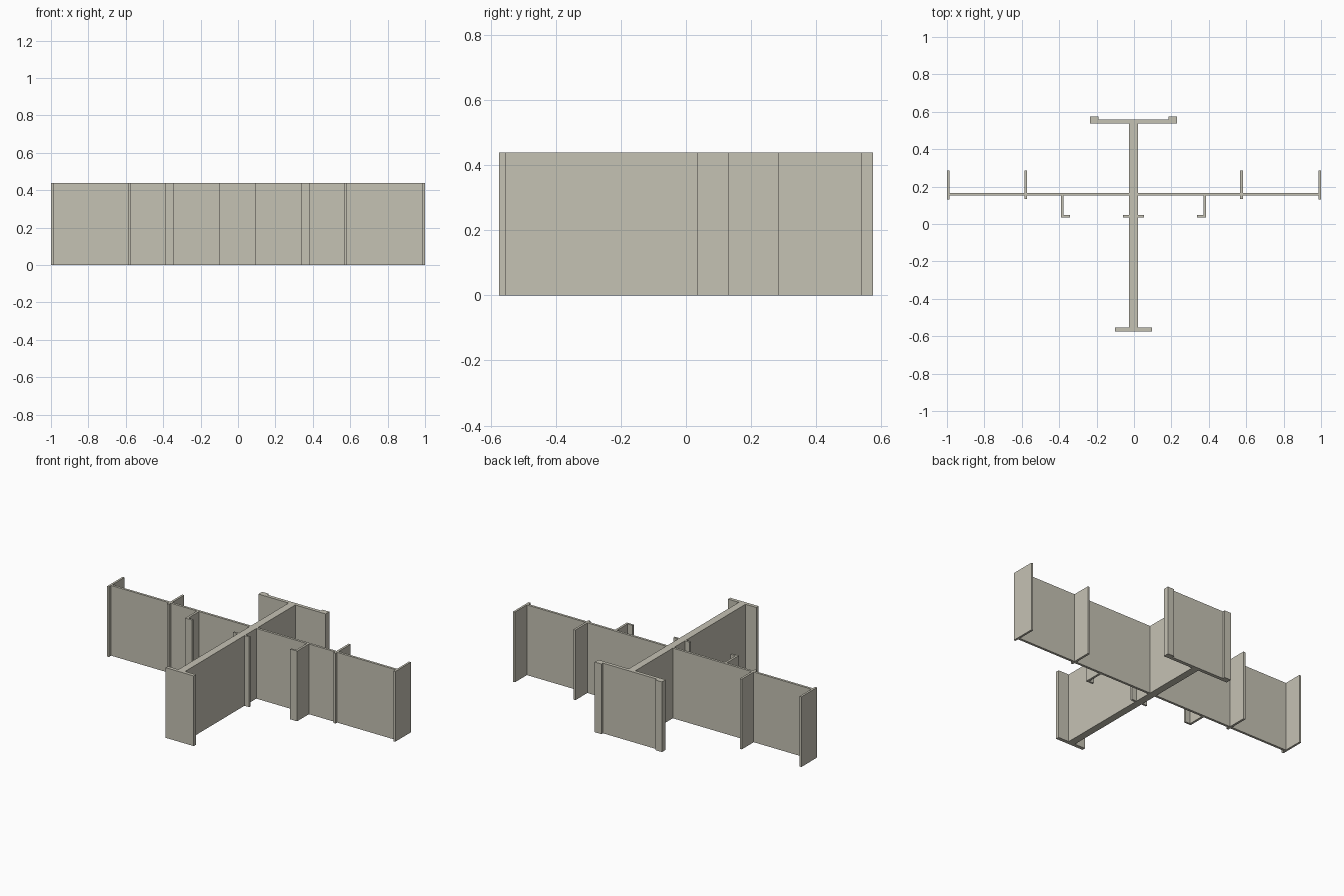
import bpy
import bmesh

if "Cube" in bpy.data.objects:
    bpy.data.objects.remove(bpy.data.objects["Cube"])

HEIGHT = 0.44
CX = -0.0025  # centre line of the spine and inner plates

stone = bpy.data.materials.new("warm_grey")
stone.diffuse_color = (0.558, 0.539, 0.456, 1)
stone.use_nodes = True
stone.node_tree.nodes["Principled BSDF"].inputs["Base Color"].default_value = stone.diffuse_color


def extrude_profile(name, pts):
    """Extrude a closed floor-plan outline straight up to the full height."""
    bm = bmesh.new()
    face = bm.faces.new([bm.verts.new((x, y, 0)) for x, y in pts])
    ret = bmesh.ops.extrude_face_region(bm, geom=[face])
    top = [v for v in ret["geom"] if isinstance(v, bmesh.types.BMVert)]
    bmesh.ops.translate(bm, verts=top, vec=(0, 0, HEIGHT))
    bmesh.ops.recalc_face_normals(bm, faces=bm.faces)
    mesh = bpy.data.meshes.new(name)
    bm.to_mesh(mesh)
    bm.free()
    mesh.materials.append(stone)
    obj = bpy.data.objects.new(name, mesh)
    bpy.context.collection.objects.link(obj)
    return obj


def wall(name, x0, x1, y0, y1):
    return extrude_profile(name, [(x0, y0), (x1, y0), (x1, y1), (x0, y1)])


# Long central wall and its front end plate
wall("spine_wall", CX - 0.023, CX + 0.023, -0.553, 0.54)
wall("front_end_plate", CX - 0.098, CX + 0.098, -0.575, -0.553)

# Back end plate with a raised lip at each end
extrude_profile("back_end_plate", [
    (CX - 0.233, 0.538), (CX + 0.233, 0.538), (CX + 0.233, 0.575),
    (CX + 0.187, 0.575), (CX + 0.187, 0.56), (CX - 0.187, 0.56),
    (CX - 0.187, 0.575), (CX - 0.233, 0.575)])

# Everything else repeats on the left and right
for side, s in (("left", -1), ("right", 1)):
    def x(d):
        return CX + s * d

    # Cross wall in two lengths, split by the middle plate
    wall("inner_cross_wall_" + side, x(0.023), x(0.57), 0.152, 0.167)
    wall("outer_cross_wall_" + side, x(0.584), s * 0.987, 0.152, 0.167)

    # Middle and end plates
    wall("middle_plate_" + side, x(0.57), x(0.584), 0.135, 0.285)
    wall("end_plate_" + side, s * 0.987, s, 0.13, 0.285)

    # L-shaped bracket in front of the cross wall, foot turned inward
    extrude_profile("bracket_" + side, [
        (x(0.388), 0.152), (x(0.388), 0.035), (x(0.34), 0.035),
        (x(0.34), 0.047), (x(0.374), 0.047), (x(0.374), 0.152)])

    # Short fin on the spine
    wall("spine_fin_" + side, x(0.023), x(0.056), 0.035, 0.047)
